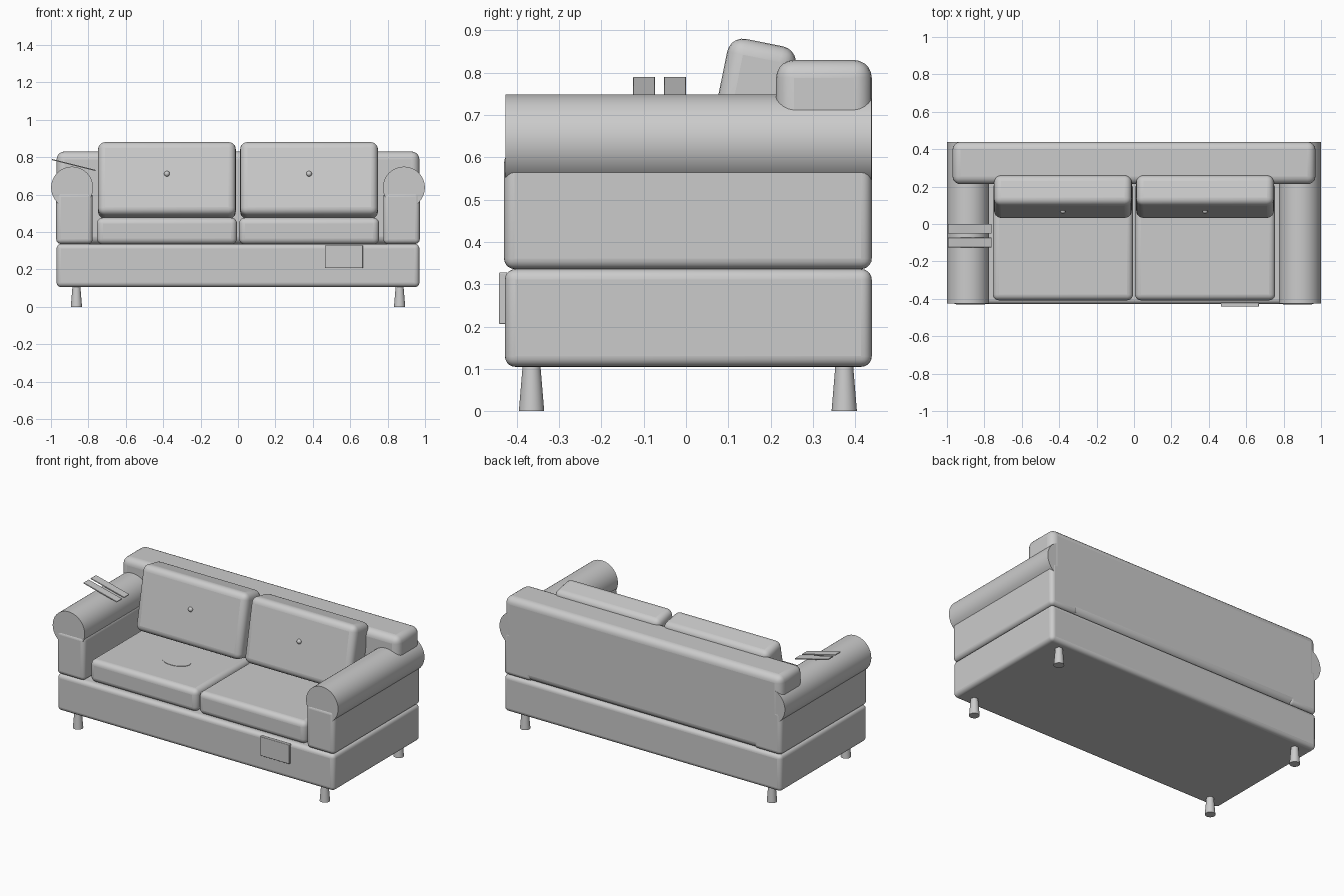
import bpy, math

if "Cube" in bpy.data.objects:
    bpy.data.objects.remove(bpy.data.objects["Cube"])


def finish(o, name, angle=40):
    o.name = name
    bpy.ops.object.select_all(action='DESELECT')
    o.select_set(True)
    bpy.context.view_layer.objects.active = o
    bpy.ops.object.shade_smooth_by_angle(angle=math.radians(angle))
    return o


def soft_box(name, lo, hi, bevel=0.03, rot=(0, 0, 0), segments=5):
    """Box between two corners with rounded edges, rotated about its centre."""
    size = [b - a for a, b in zip(lo, hi)]
    mid = [(a + b) / 2 for a, b in zip(lo, hi)]
    bpy.ops.mesh.primitive_cube_add(size=1, location=mid, rotation=rot)
    o = bpy.context.object
    o.scale = size
    bpy.ops.object.transform_apply(location=False, rotation=False, scale=True)
    m = o.modifiers.new("round", 'BEVEL')
    m.width = bevel
    m.segments = segments
    return finish(o, name)


# Base and full-height backrest
soft_box("base", (-0.97, -0.428, 0.105), (0.97, 0.439, 0.336), 0.025)
soft_box("backrest", (-0.97, 0.213, 0.335), (0.97, 0.439, 0.83), 0.042)

for s, side in ((-1, "left"), (1, "right")):
    # Arm body with a rolled top
    xs = sorted((s * 0.777, s * 0.972))
    soft_box(side + "_arm", (xs[0], -0.43, 0.336), (xs[1], 0.439, 0.612), 0.025)
    bpy.ops.mesh.primitive_cylinder_add(
        vertices=64, radius=0.112, depth=0.864,
        location=(s * 0.887, 0.006, 0.637), rotation=(math.pi / 2, 0, 0))
    finish(bpy.context.object, side + "_arm_roll")

    # Seat and leaning back cushion
    c = s * 0.38
    soft_box(side + "_seat_cushion", (c - 0.375, -0.408, 0.334),
             (c + 0.375, 0.22, 0.476), 0.032)
    soft_box(side + "_back_cushion", (c - 0.368, 0.0635, 0.475),
             (c + 0.368, 0.2285, 0.875), 0.038, rot=(-0.2, 0, 0))

    # Cushion button
    bpy.ops.mesh.primitive_uv_sphere_add(segments=20, ring_count=12, radius=0.015,
                                         location=(c, 0.07, 0.711))
    finish(bpy.context.object, side + "_button")

    # Tapered feet, wider at the floor
    for y, end in ((-0.365, "front"), (0.374, "back")):
        bpy.ops.mesh.primitive_cone_add(vertices=32, radius1=0.03, radius2=0.021,
                                        depth=0.108, location=(s * 0.864, y, 0.054))
        finish(bpy.context.object, f"{end}_{side}_leg")

# Patch on the base front
soft_box("front_patch", (0.464, -0.442, 0.206), (0.668, -0.422, 0.328), 0.003, segments=2)

# Oval spot on the left seat
bpy.ops.mesh.primitive_cylinder_add(vertices=48, radius=1, depth=1,
                                    location=(-0.33, -0.142, 0.4755))
spot = bpy.context.object
spot.scale = (0.09, 0.061, 0.006)
bpy.ops.object.transform_apply(location=False, rotation=False, scale=True)
finish(spot, "seat_spot")

# Two thin tilted strips resting across the left arm
for i, y in enumerate((-0.099, -0.026)):
    soft_box(f"arm_strip_{i + 1}", (-0.9985, y - 0.026, 0.755), (-0.7575, y + 0.026, 0.761),
             0.001, rot=(0, math.radians(14), 0), segments=1)
